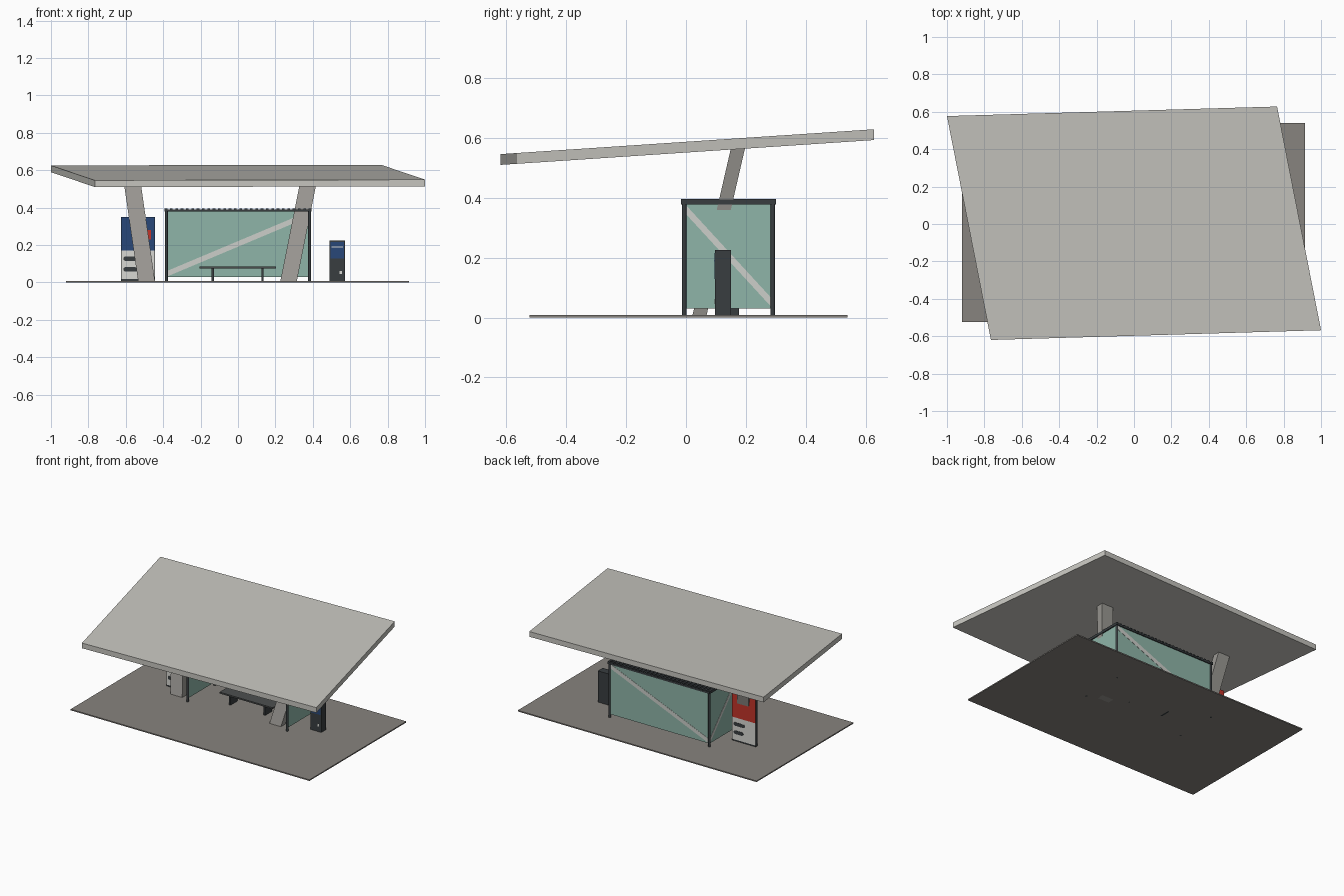
import bpy, bmesh, math

if "Cube" in bpy.data.objects:
    bpy.data.objects.remove(bpy.data.objects["Cube"])


def mat(name, r, g, b):
    m = bpy.data.materials.new(name)
    m.diffuse_color = [c / 12.92 if c < 0.04 else ((c + 0.055) / 1.055) ** 2.4 for c in (r, g, b)] + [1]
    m.use_nodes = True
    m.node_tree.nodes["Principled BSDF"].inputs["Base Color"].default_value = m.diffuse_color
    return m


CANOPY = mat("pale concrete", 0.78, 0.775, 0.75)
PAVING = mat("paving grey", 0.53, 0.515, 0.495)
CONCRETE = mat("column concrete", 0.61, 0.60, 0.58)
GLASS = mat("green glass", 0.56, 0.71, 0.66)
STRIPE = mat("frosted stripe", 0.80, 0.81, 0.79)
FRAME = mat("dark frame", 0.22, 0.24, 0.25)
BLUE = mat("blue", 0.16, 0.28, 0.47)
RED = mat("red", 0.76, 0.20, 0.16)
WHITE = mat("white", 0.85, 0.85, 0.83)
BENCH = mat("bench grey", 0.30, 0.31, 0.31)


def loft(name, a, b, material):
    """Solid between two matching loops of points."""
    bm = bmesh.new()
    va, vb = [bm.verts.new(p) for p in a], [bm.verts.new(p) for p in b]
    n = len(va)
    bm.faces.new(va)
    bm.faces.new(vb)
    for i in range(n):
        bm.faces.new((va[i], va[(i + 1) % n], vb[(i + 1) % n], vb[i]))
    bmesh.ops.recalc_face_normals(bm, faces=bm.faces)
    me = bpy.data.meshes.new(name)
    bm.to_mesh(me)
    bm.free()
    me.materials.append(material)
    ob = bpy.data.objects.new(name, me)
    bpy.context.collection.objects.link(ob)
    return ob


def rect(x0, x1, y0, y1, z):
    return [(x0, y0, z), (x1, y0, z), (x1, y1, z), (x0, y1, z)]


def box(name, x0, x1, y0, y1, z0, z1, material):
    return loft(name, rect(x0, x1, y0, y1, z0), rect(x0, x1, y0, y1, z1), material)


# paving slab
box("paving_slab", -0.92, 0.915, -0.523, 0.54, 0, 0.008, PAVING)

# sloping canopy, skewed in plan
plan = [(-1, 0.577), (0.765, 0.628), (1, -0.568), (-0.765, -0.62)]


def slope(y):
    return 0.51 + (y + 0.62) * 0.0665


loft("canopy", [(x, y, slope(y)) for x, y in plan],
     [(x, y, slope(y) + 0.036) for x, y in plan], CANOPY)

# leaning columns, ending inside the canopy
for side, x0, x1, lean in (("left", -0.533, -0.443, -0.145), ("right", 0.225, 0.313, 0.2)):
    h = 0.572
    d, e = lean * h, 0.23 * h
    loft(side + "_column", rect(x0, x1, 0.02, 0.067, 0),
         rect(x0 + d, x1 + d, 0.02 + e, 0.067 + e, h), CONCRETE)

# shelter posts, side glass and side stripes
PX, YF, YB, Z0, Z1 = 0.383, -0.006, 0.29, 0.03, 0.382
W = 0.03
for side, s in (("left", -1), ("right", 1)):
    for end, y in (("front", YF), ("back", YB)):
        ring = [(s * PX + 0.008 * math.cos(t * math.pi / 6), y + 0.008 * math.sin(t * math.pi / 6))
                for t in range(12)]
        loft(f"{side}_{end}_post", [(x, v, 0) for x, v in ring], [(x, v, 0.385) for x, v in ring], FRAME)
    box(side + "_glass", s * PX - 0.002, s * PX + 0.002, YF, YB, Z0, Z1, GLASS)
    tri = [(YF, Z1), (YF, Z1 - W), (YB, Z0), (YB, Z0 + W)]
    loft(side + "_glass_stripe", [(s * PX - 0.0035, y, z) for y, z in tri],
         [(s * PX + 0.0035, y, z) for y, z in tri], STRIPE)
    box(side + "_top_rail", s * PX - 0.009, s * PX + 0.009, -0.017, 0.3, 0.378, 0.391, FRAME)

# back glass and its stripe
box("back_glass", -PX, PX, YB - 0.002, YB + 0.002, Z0, Z1, GLASS)
band = [(-PX, Z0), (-PX, Z0 + W), (PX, Z1), (PX, Z1 - W)]
loft("back_glass_stripe", [(x, YB - 0.0035, z) for x, z in band],
     [(x, YB + 0.0035, z) for x, z in band], STRIPE)

# ribbed shelter roof
for end, y in (("front", YF), ("back", YB)):
    box(end + "_top_rail", -PX, PX, y - 0.009, y + 0.009, 0.378, 0.391, FRAME)
box("shelter_roof", -PX, PX, YF, YB, 0.384, 0.39, FRAME)
rib = box("roof_ribs", -0.392, -0.378, -0.017, 0.3, 0.388, 0.396, FRAME)
arr = rib.modifiers.new("repeat", "ARRAY")
arr.count = 28
arr.use_relative_offset = False
arr.use_constant_offset = True
arr.constant_offset_displace = (0.77 / 27, 0, 0)

# bench
box("bench_seat", -0.205, 0.202, 0.09, 0.19, 0.074, 0.084, BENCH)
for side, x in (("left", -0.135), ("right", 0.131)):
    box(side + "_bench_leg", x - 0.006, x + 0.006, 0.103, 0.177, 0, 0.075, FRAME)

# double-sided information board, the same layout turned round on the back
CX, CY = -0.535, 0.118
box("board_core", CX - 0.09, CX + 0.09, CY - 0.01, CY + 0.01, 0.008, 0.35, FRAME)
for side, s, poster in (("front", -1, BLUE), ("back", 1, RED)):
    def plate(name, u0, u1, z0, z1, depth, material):
        xs = sorted((CX - s * u0, CX - s * u1))
        ys = sorted((CY + s * 0.009, CY + s * depth))
        return box(f"board_{side}_{name}", *xs, *ys, z0, z1, material)

    plate("poster", -0.089, 0.089, 0.172, 0.35, 0.012, poster)
    plate("lower_panel", -0.089, 0.089, 0.018, 0.172, 0.012, WHITE)
    for name, u1, z in (("upper_slot", 0.01, 0.127), ("lower_slot", -0.003, 0.07)):
        u0, r = -0.078, 0.012
        cap = [(u0 + r - r * math.sin(t * math.pi / 6), z + r * math.cos(t * math.pi / 6)) for t in range(7)]
        cap += [(u1 - r + r * math.sin(t * math.pi / 6), z - r * math.cos(t * math.pi / 6)) for t in range(7)]
        loft(f"board_{side}_{name}", [(CX - s * u, CY + s * 0.011, v) for u, v in cap],
             [(CX - s * u, CY + s * 0.0135, v) for u, v in cap], FRAME)
    if s < 0:
        plate("red_patch", 0.02, 0.07, 0.23, 0.28, 0.0135, RED)

# ticket kiosk
box("kiosk_body", 0.49, 0.572, 0.097, 0.15, 0.008, 0.225, FRAME)
box("kiosk_screen", 0.495, 0.567, 0.095, 0.099, 0.128, 0.215, BLUE)
box("kiosk_screen_line", 0.5, 0.562, 0.0935, 0.097, 0.187, 0.193, WHITE)
box("kiosk_slot", 0.543, 0.555, 0.095, 0.099, 0.045, 0.062, WHITE)
